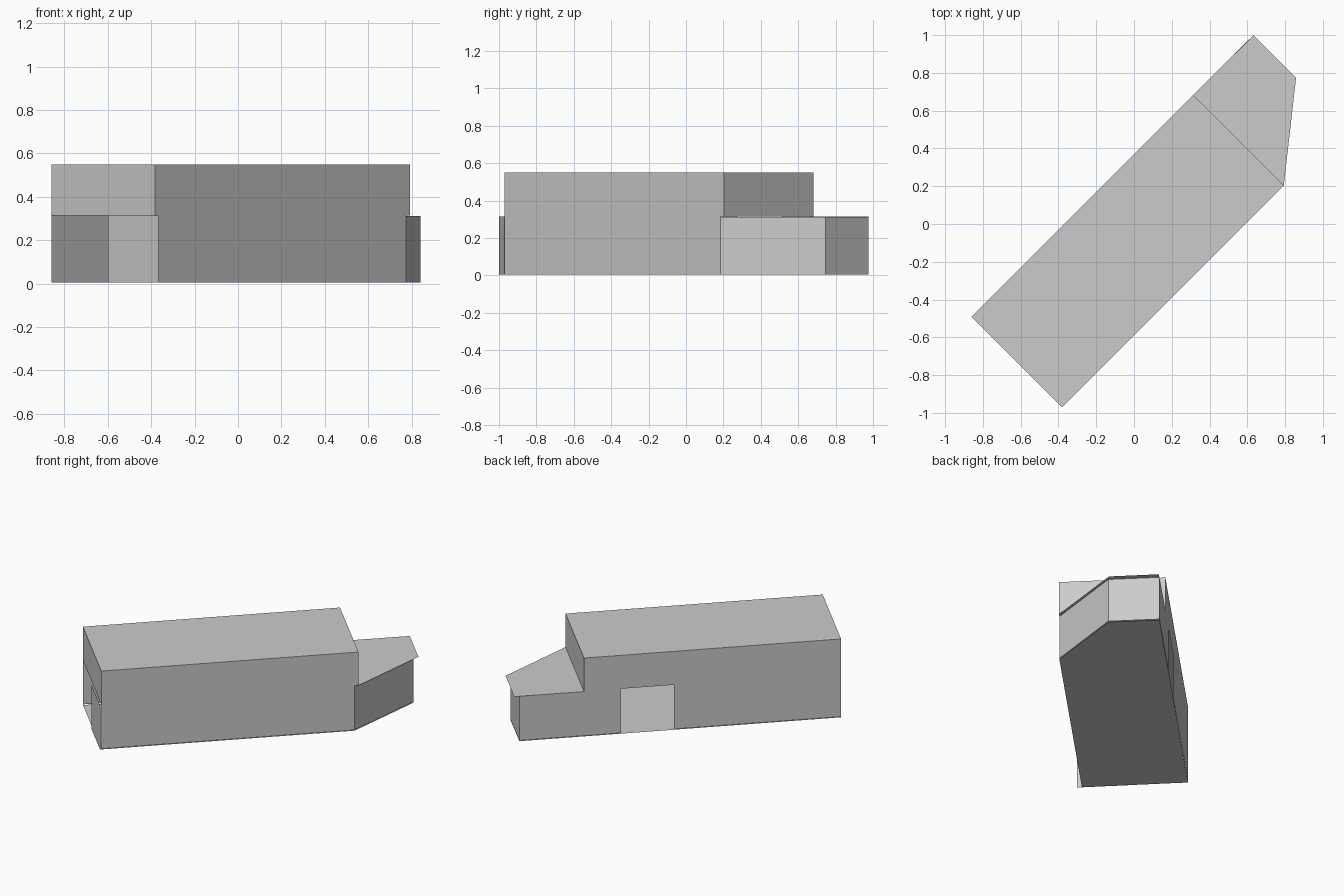
import bpy
import bmesh

if "Cube" in bpy.data.objects:
    bpy.data.objects.remove(bpy.data.objects["Cube"])

# Footprint corners
A, B = (-0.86, -0.49), (-0.382, -0.97)      # open end
C, D = (0.793, 0.203), (0.313, 0.683)       # end of the tall hall
C_LOW = (0.775, 0.185)                      # low annex walls
E, N = (0.84, 0.747), (0.609, 0.977)
LOW, HIGH, BASE = 0.315, 0.55, 0.005


def sheet(name, points):
    """One flat face through the given 3D points."""
    bm = bmesh.new()
    bm.faces.new([bm.verts.new(p) for p in points])
    mesh = bpy.data.meshes.new(name)
    bm.to_mesh(mesh)
    bm.free()
    obj = bpy.data.objects.new(name, mesh)
    bpy.context.collection.objects.link(obj)
    return obj


def flat(name, points, z):
    return sheet(name, [(x, y, z) for x, y in points])


def wall(name, start, end, profile):
    """Upright wall; profile holds (x along the wall, height)."""
    slope = (end[1] - start[1]) / (end[0] - start[0])
    return sheet(name, [(x, start[1] + (x - start[0]) * slope, z) for x, z in profile])


def plain_wall(name, start, end, low, high):
    a, b = start[0], end[0]
    return wall(name, start, end, [(a, low), (b, low), (b, high), (a, high)])


# Floor and roofs
flat("floor", [A, B, C_LOW, E, N], 0.0)
flat("hall_roof", [A, B, C, D], HIGH)
flat("annex_roof", [C, (0.858, 0.775), (0.633, 1.0), D], LOW)

# Long side wall, stepped at the annex
wall("side_wall", B, C, [(B[0], BASE), (C_LOW[0], BASE), (C_LOW[0], LOW),
                         (C[0], LOW), (C[0], HIGH), (B[0], HIGH)])

# Opposite long wall with a doorway, stepping down to the annex
wall("doorway_wall", N, A, [(N[0], BASE), (0.145, BASE), (0.145, LOW), (-0.097, LOW),
                            (-0.097, BASE), (A[0], BASE), (A[0], HIGH),
                            (D[0], HIGH), (D[0], LOW), (N[0], LOW)])

# Annex walls
plain_wall("annex_slanted_wall", C_LOW, E, BASE, LOW - 0.003)
plain_wall("annex_end_wall", E, N, BASE, LOW - 0.003)

# Upper end walls of the hall
plain_wall("hall_upper_wall", C, D, LOW, HIGH)
plain_wall("gate_upper_wall", A, B, LOW, HIGH)

# Sliding gate leaf in front of the open end
plain_wall("gate_panel", (-0.60, -0.765), (-0.366, -1.0), BASE, LOW)
